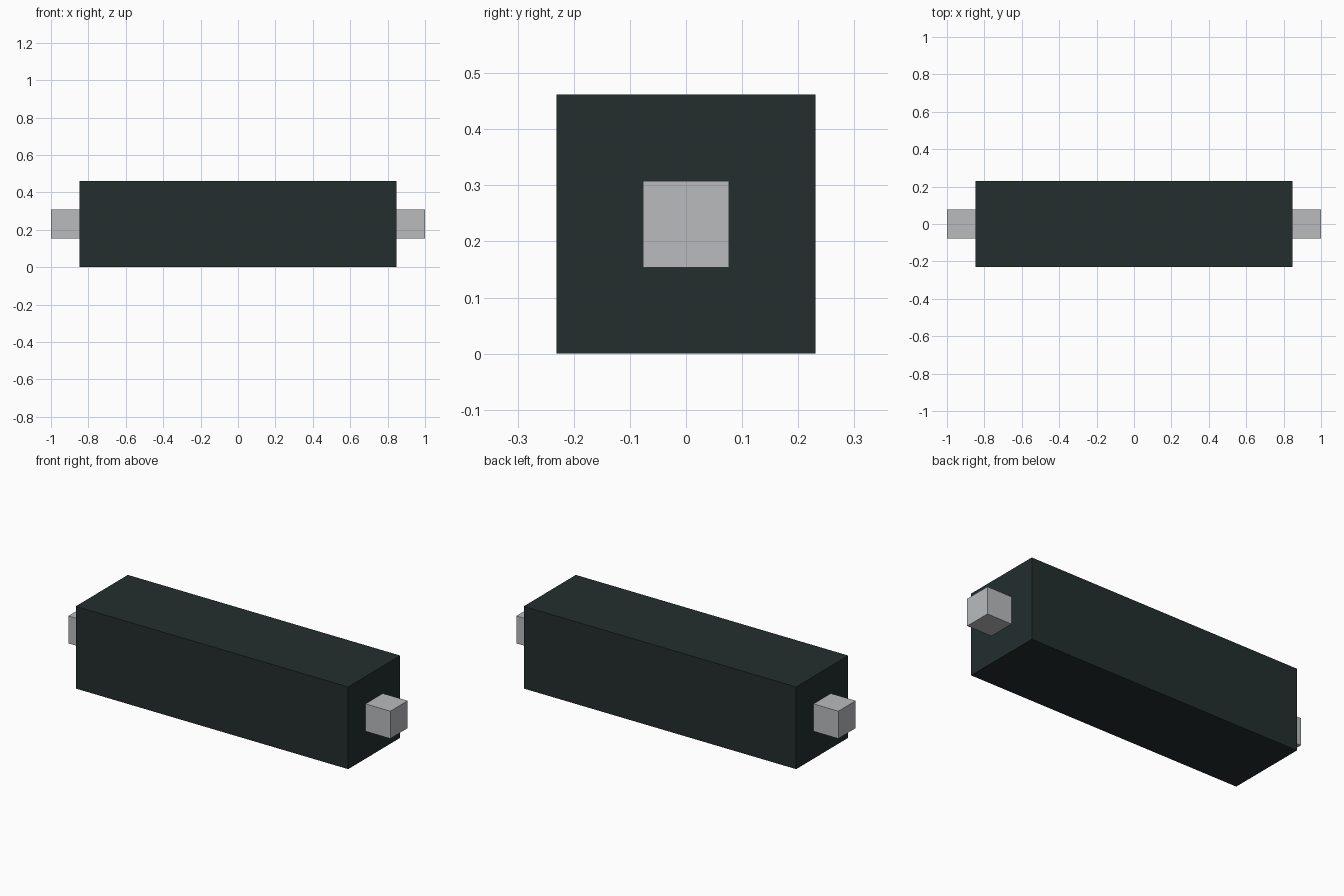
import bpy

cube = bpy.data.objects.get("Cube")
if cube:
    bpy.data.objects.remove(cube, do_unlink=True)

# The whole model sits on a grid of thirteen units along its length
UNIT = 2 / 13
BODY_LENGTH = 11 * UNIT
BODY_SIDE = 3 * UNIT


def make_material(name, colour):
    mat = bpy.data.materials.new(name)
    mat.use_nodes = True
    mat.diffuse_color = colour
    mat.node_tree.nodes["Principled BSDF"].inputs["Base Color"].default_value = colour
    return mat


def make_box(name, size, x, mat):
    bpy.ops.mesh.primitive_cube_add(size=1, location=(x, 0, BODY_SIDE / 2))
    box = bpy.context.object
    box.name = name
    box.scale = size
    bpy.ops.object.transform_apply(location=False, rotation=False, scale=True)
    box.data.materials.append(mat)
    return box


dark = make_material("dark slate", (0.017, 0.027, 0.027, 1))
grey = make_material("light grey", (0.49, 0.497, 0.515, 1))

# Long square body
make_box("body", (BODY_LENGTH, BODY_SIDE, BODY_SIDE), 0, dark)

# Small cube peg centred on each end
for side, sign in (("left", 1), ("right", -1)):
    make_box(side + "_end_peg", (UNIT, UNIT, UNIT), sign * (BODY_LENGTH + UNIT) / 2, grey)
